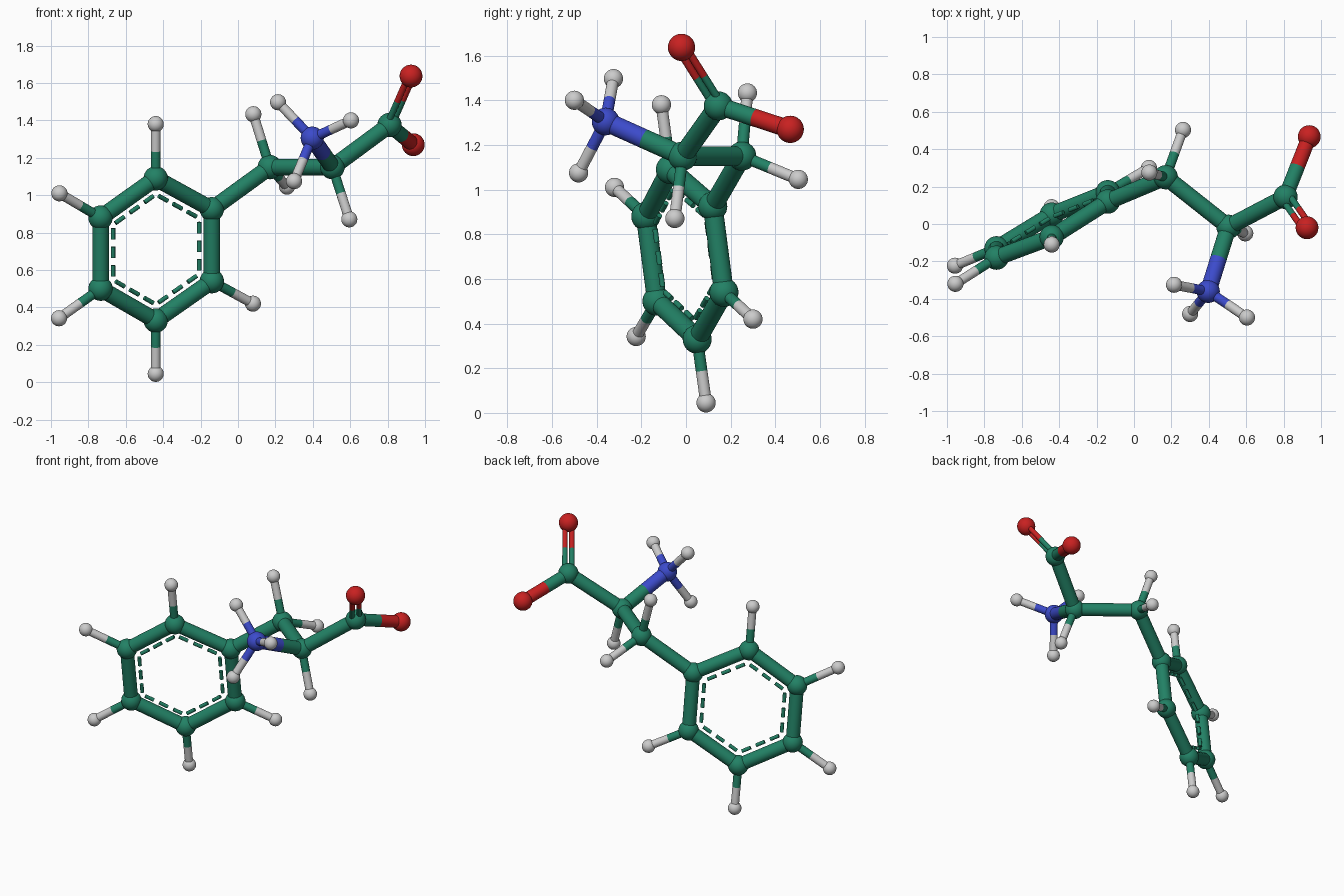
import bpy
from mathutils import Vector

if "Cube" in bpy.data.objects:
    bpy.data.objects.remove(bpy.data.objects["Cube"], do_unlink=True)


def make_material(name, rgb):
    mat = bpy.data.materials.new(name)
    mat.use_nodes = True
    mat.diffuse_color = (*rgb, 1)
    mat.node_tree.nodes["Principled BSDF"].inputs["Base Color"].default_value = (*rgb, 1)
    return mat


# One colour and ball radius per element
MATS = {
    "carbon": make_material("green", (0.016, 0.22, 0.13)),
    "oxygen": make_material("red", (0.58, 0.015, 0.015)),
    "nitrogen": make_material("blue", (0.045, 0.07, 0.6)),
    "hydrogen": make_material("light grey", (0.6, 0.6, 0.6)),
}
RADII = {"carbon": 0.065, "oxygen": 0.061, "nitrogen": 0.062, "hydrogen": 0.043}
THICK, THIN, DOUBLE, DASH = 0.044, 0.026, 0.017, 0.012


def finish(name, mat):
    obj = bpy.context.object
    obj.name = name
    obj.data.materials.append(mat)
    bpy.ops.object.shade_smooth_by_angle()
    return obj


def ball(name, element, pos):
    bpy.ops.mesh.primitive_uv_sphere_add(
        segments=28, ring_count=16, radius=RADII[element], location=pos)
    finish(name, MATS[element])


def rod(name, a, b, radius, mat):
    d = b - a
    bpy.ops.mesh.primitive_cylinder_add(
        vertices=24, radius=radius, depth=d.length, location=(a + b) / 2,
        rotation=d.to_track_quat("Z", "Y").to_euler())
    finish(name, mat)


# Atoms: name -> (element, position)
atoms = {
    "ring_1": ("carbon", (-0.14, 0.12, 0.925)),
    "ring_2": ("carbon", (-0.14, 0.17, 0.54)),
    "ring_3": ("carbon", (-0.44, 0.05, 0.33)),
    "ring_4": ("carbon", (-0.735, -0.13, 0.50)),
    "ring_5": ("carbon", (-0.735, -0.18, 0.88)),
    "ring_6": ("carbon", (-0.44, -0.07, 1.09)),
    "link": ("carbon", (0.17, 0.25, 1.15)),
    "centre": ("carbon", (0.505, -0.015, 1.15)),
    "acid": ("carbon", (0.81, 0.145, 1.375)),
    "oxygen_top": ("oxygen", (0.925, -0.02, 1.637)),
    "oxygen_side": ("oxygen", (0.937, 0.467, 1.27)),
    "nitrogen": ("nitrogen", (0.397, -0.36, 1.305)),
    "h_ring_2": ("hydrogen", (0.08, 0.30, 0.42)),
    "h_ring_3": ("hydrogen", (-0.44, 0.09, 0.045)),
    "h_ring_4": ("hydrogen", (-0.957, -0.223, 0.342)),
    "h_ring_5": ("hydrogen", (-0.955, -0.32, 1.01)),
    "h_ring_6": ("hydrogen", (-0.44, -0.11, 1.38)),
    "h_link_up": ("hydrogen", (0.082, 0.275, 1.433)),
    "h_link_back": ("hydrogen", (0.262, 0.503, 1.046)),
    "h_centre": ("hydrogen", (0.595, -0.05, 0.871)),
    "h_nitrogen_up": ("hydrogen", (0.214, -0.325, 1.497)),
    "h_nitrogen_left": ("hydrogen", (0.604, -0.50, 1.40)),
    "h_nitrogen_down": ("hydrogen", (0.30, -0.481, 1.075)),
}
pos = {name: Vector(p) for name, (_, p) in atoms.items()}
for name, (element, p) in atoms.items():
    ball(name + "_ball", element, p)


# A bond is one rod, or two half rods coloured by their nearest atoms
def bond(a, b, radius, shift=Vector(), tag=""):
    ea, eb = atoms[a][0], atoms[b][0]
    pa, pb = pos[a] + shift, pos[b] + shift
    name = f"bond_{a}_{b}{tag}"
    if ea == eb:
        rod(name, pa, pb, radius, MATS[ea])
    else:
        mid = (pa + pb) / 2
        rod(name + "_first_half", pa, mid, radius, MATS[ea])
        rod(name + "_second_half", mid, pb, radius, MATS[eb])


ring = [f"ring_{i}" for i in range(1, 7)]
for a, b in zip(ring, ring[1:] + ring[:1]):
    bond(a, b, THICK)
for a, b in [("ring_1", "link"), ("link", "centre"), ("centre", "acid"),
             ("acid", "oxygen_side"), ("centre", "nitrogen")]:
    bond(a, b, THICK if "oxygen_side" != b else 0.04)

# Each hydrogen joins the atom its name refers to
for name in atoms:
    if name.startswith("h_"):
        host = name[2:]
        if host not in atoms:
            host = host.rsplit("_", 1)[0]
        bond(host, name, THIN)

# Double bond: two thin rods side by side in the plane of the acid group
axis = (pos["oxygen_top"] - pos["acid"]).normalized()
side = pos["oxygen_side"] - pos["acid"]
side = (side - axis * side.dot(axis)).normalized()
for sign, tag in ((1, "_a"), (-1, "_b")):
    bond("acid", "oxygen_top", DOUBLE, side * sign * 0.023, tag)

# Dashed inner hexagon: three short rods along each ring side
middle = sum((pos[n] for n in ring), Vector()) / len(ring)
inner = [middle + (pos[n] - middle) * 0.775 for n in ring]
for i, a in enumerate(inner):
    b = inner[(i + 1) % len(inner)]
    along = (b - a).normalized()
    for k in (-1, 0, 1):
        c = (a + b) / 2 + along * k * 0.1
        rod(f"ring_dash_{i + 1}_{k + 2}", c - along * 0.03, c + along * 0.03,
            DASH, MATS["carbon"])
